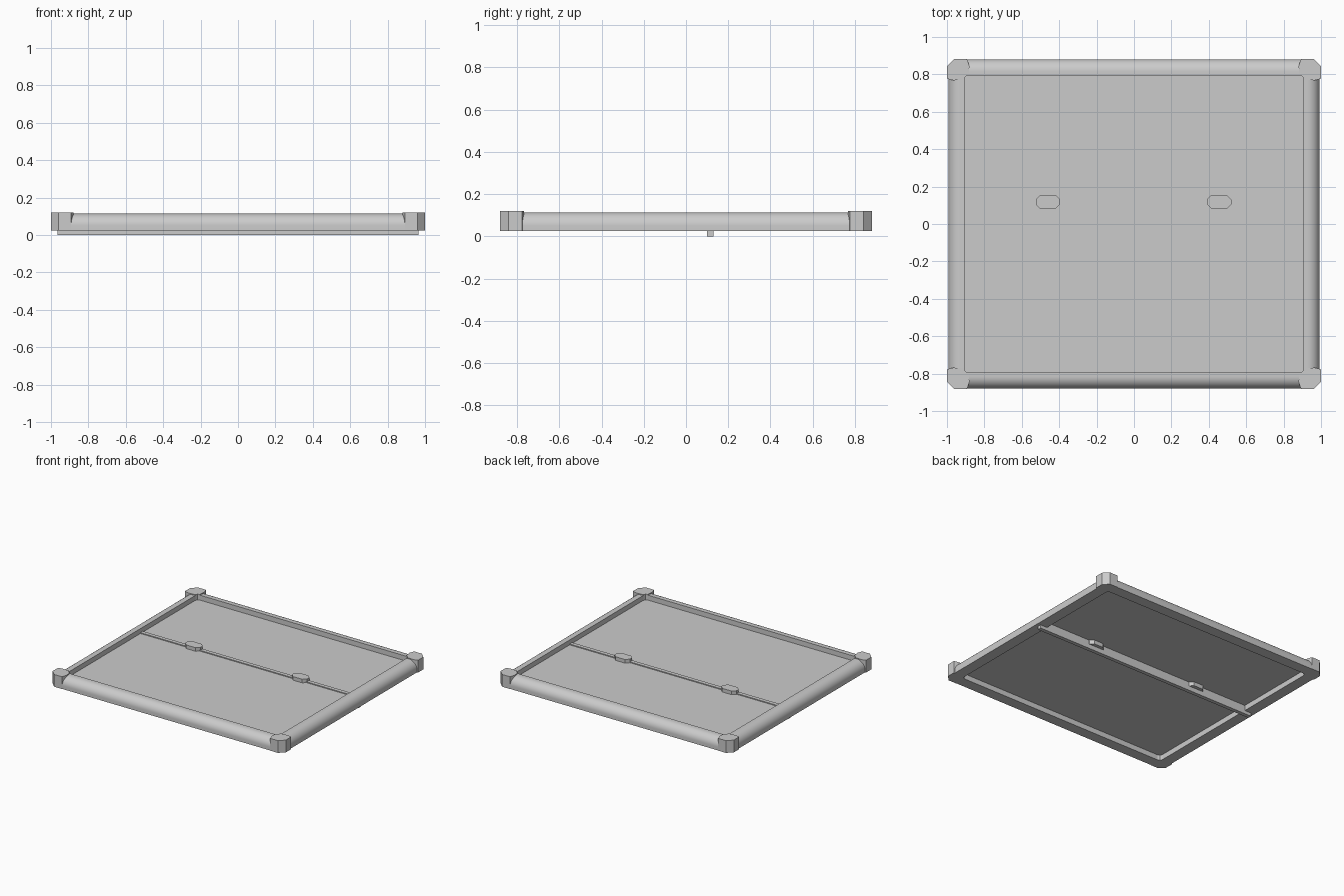
import bpy, bmesh, math
from mathutils import Vector

if "Cube" in bpy.data.objects:
    bpy.data.objects.remove(bpy.data.objects["Cube"])


def loft(name, rings, smooth=False):
    """Closed solid between two matching outlines."""
    bm = bmesh.new()
    a, b = [[bm.verts.new(p) for p in ring] for ring in rings]
    n = len(a)
    for i in range(n):
        j = (i + 1) % n
        bm.faces.new((a[i], a[j], b[j], b[i]))
    bm.faces.new(a[::-1])
    bm.faces.new(b)
    bmesh.ops.recalc_face_normals(bm, faces=bm.faces)
    me = bpy.data.meshes.new(name)
    bm.to_mesh(me)
    bm.free()
    ob = bpy.data.objects.new(name, me)
    bpy.context.collection.objects.link(ob)
    if smooth:
        bpy.ops.object.select_all(action='DESELECT')
        ob.select_set(True)
        bpy.context.view_layer.objects.active = ob
        bpy.ops.object.shade_smooth_by_angle(angle=math.radians(35))
    return ob


def prism(name, outline, z0, z1):
    return loft(name, [[(x, y, z) for x, y in outline] for z in (z0, z1)])


def box(name, x0, x1, y0, y1, z0, z1):
    return prism(name, [(x0, y0), (x1, y0), (x1, y1), (x0, y1)], z0, z1)


IX, IY = 0.907, 0.795      # inner edges of the frame
W = 0.085                  # rail width
Z0, Z1 = 0.025, 0.114      # rail bottom and top

# Rail profile: flat inner side, rounded outer shoulder
profile = [(0, Z0), (0, Z1)]
for i in range(13):
    t = math.radians(90 - 90 * i / 12)
    profile.append((0.02 + (W - 0.02) * math.cos(t), 0.05 + (Z1 - 0.05) * math.sin(t)))
profile.append((W, Z0))

# Long and short rails
for s, side in ((-1, "front"), (1, "back")):
    loft(side + "_rail",
         [[(x, s * (IY + u), z) for u, z in profile] for x in (-0.92, 0.92)], True)
for s, side in ((-1, "left"), (1, "right")):
    loft(side + "_rail",
         [[(s * (IX + u), y, z) for u, z in profile] for y in (-0.81, 0.81)], True)

# Chamfered corner caps
cap = [(0.884, IY), (0.880, 0.845), (0.893, 0.882), (0.96, 0.882), (1.0, 0.842),
       (1.0, 0.777), (0.965, 0.768), (IX, 0.772), (0.901, 0.789)]
for sx in (-1, 1):
    for sy in (-1, 1):
        prism("corner_cap", [(sx * x, sy * y) for x, y in cap], Z0, 0.12)

# Recessed panel
box("panel", -IX - 0.01, IX + 0.01, -IY - 0.01, IY + 0.01, 0.066, 0.076)

# Cross bar: deep between the rails, thin where it passes beneath them
box("cross_bar", -IX, IX, 0.10, 0.13, 0.0, 0.083)
for s in (-1, 1):
    box("cross_bar_end", *sorted((s * IX, s * 0.965)), 0.10, 0.13, 0.0, Z0)

# Eight-sided clips on the cross bar
hx, hy, c = 0.065, 0.038, 0.025
clip = [(hx, hy - c), (hx - c, hy), (c - hx, hy), (-hx, hy - c),
        (-hx, c - hy), (c - hx, -hy), (hx - c, -hy), (hx, c - hy)]
for cx in (-0.46, 0.455):
    prism("clip", [(cx + x, 0.118 + y) for x, y in clip], 0.035, 0.104)
